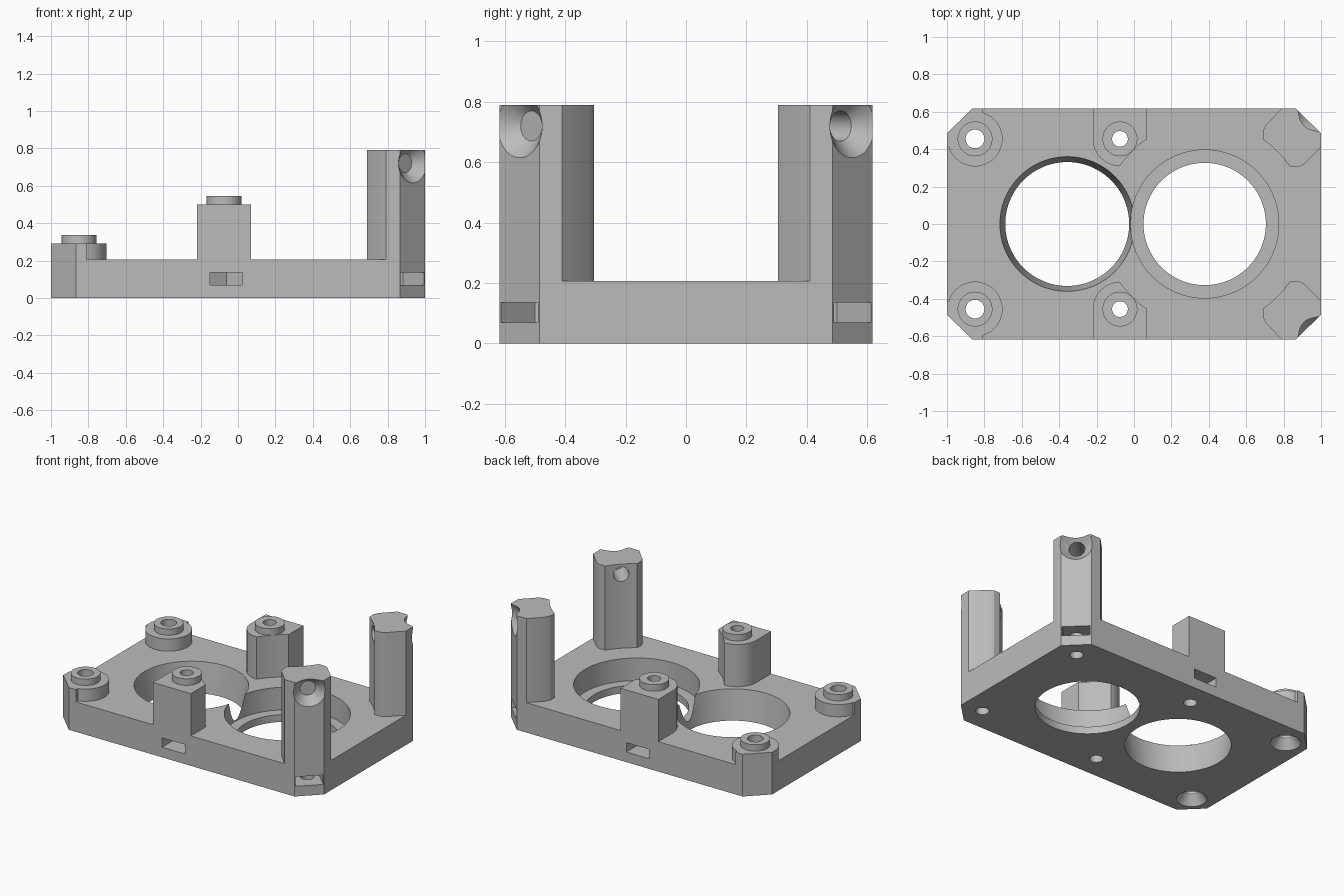
import bpy, bmesh, math
from mathutils import Vector, Matrix

cube = bpy.data.objects.get("Cube")
if cube:
    bpy.data.objects.remove(cube, do_unlink=True)

grey = bpy.data.materials.new("plain_grey")
grey.use_nodes = True
colour = (0.5, 0.5, 0.5, 1)
grey.diffuse_color = colour
grey.node_tree.nodes["Principled BSDF"].inputs["Base Color"].default_value = colour

HALF_Y, DECK = 0.617, 0.207
BORE_X, SCREW_Y = 0.378, 0.455


def finish(name, bm):
    bmesh.ops.recalc_face_normals(bm, faces=bm.faces)
    mesh = bpy.data.meshes.new(name)
    bm.to_mesh(mesh)
    bm.free()
    mesh.materials.append(grey)
    obj = bpy.data.objects.new(name, mesh)
    bpy.context.collection.objects.link(obj)
    return obj


def prism(name, outline, z0, z1):
    bm = bmesh.new()
    face = bm.faces.new([bm.verts.new((x, y, z0)) for x, y in outline])
    top = bmesh.ops.extrude_face_region(bm, geom=[face])["geom"]
    bmesh.ops.translate(bm, vec=(0, 0, z1 - z0),
                        verts=[g for g in top if isinstance(g, bmesh.types.BMVert)])
    return finish(name, bm)


def cone(name, start, end, r0, r1=None, sides=48):
    a, b = Vector(start), Vector(end)
    turn = (b - a).to_track_quat('Z', 'Y').to_matrix().to_4x4()
    bm = bmesh.new()
    bmesh.ops.create_cone(bm, cap_ends=True, segments=sides, radius1=r0,
                          radius2=r0 if r1 is None else r1, depth=(b - a).length,
                          matrix=Matrix.Translation((a + b) / 2) @ turn)
    return finish(name, bm)


def upright(name, x, y, z0, z1, r0, r1=None, sides=48):
    return cone(name, (x, y, z0), (x, y, z1), r0, r1, sides)


def combine(target, tool, operation):
    mod = target.modifiers.new("combine", 'BOOLEAN')
    mod.operation, mod.solver, mod.object = operation, 'EXACT', tool
    bpy.context.view_layer.objects.active = target
    bpy.ops.object.modifier_apply(modifier=mod.name)
    bpy.data.objects.remove(tool, do_unlink=True)


def add(target, tool):
    combine(target, tool, 'UNION')


def cut(target, tool):
    combine(target, tool, 'DIFFERENCE')


def arc(cx, cy, r, start, end, steps=24):
    angles = [math.radians(start + (end - start) * i / steps) for i in range(steps + 1)]
    return [(cx + r * math.cos(a), cy + r * math.sin(a)) for a in angles]


def flip(points, side):
    return [(x, y * side) for x, y in points]


# Chamfered base plate
plate = prism("mounting_bracket", [(-1, -0.485), (-0.865, -HALF_Y), (0.865, -HALF_Y), (1, -0.485),
                                   (1, 0.485), (0.865, HALF_Y), (-0.865, HALF_Y), (-1, 0.485)], 0, DECK)

for side in (1, -1):
    y = SCREW_Y * side
    # Low corner boss with raised collar
    low = [(-0.81, HALF_Y), (-0.865, HALF_Y), (-1, 0.485), (-1, 0.415)]
    low += arc(-0.85, SCREW_Y, 0.147, 196, 434, 36)
    add(plate, prism("low_boss", flip(low, side), 0.1, 0.292))
    add(plate, upright("low_collar", -0.85, y, 0.25, 0.336, 0.093))

    # Middle post, rounded inward and hollowed around the bore
    mid = [(0.07, HALF_Y), (-0.22, HALF_Y)] + arc(-0.075, SCREW_Y, 0.145, 180, 360)
    post = prism("middle_post", flip(mid, side), 0.1, 0.5)
    cut(post, upright("clearance", BORE_X, 0, 0.05, 1, 0.549, sides=128))
    add(plate, post)
    add(plate, upright("middle_collar", -0.075, y, 0.45, 0.545, 0.093))

    # Tall corner post
    tall = [(0.865, HALF_Y), (0.79, HALF_Y), (0.705, 0.53), (0.69, 0.5), (0.69, 0.44),
            (0.83, 0.305), (0.88, 0.305), (0.91, 0.32), (1, 0.41), (1, 0.485)]
    post = prism("tall_post", flip(tall, side), 0.1, 0.79)
    cut(post, upright("clearance", BORE_X, 0, 0.05, 1, 0.549, sides=128))
    add(plate, post)

# Tapered bore, and stepped bore with a thin ledge
cut(plate, upright("tapered_bore", -0.357, 0, -0.001, DECK + 0.001, 0.331, 0.36, 128))
cut(plate, upright("bore", BORE_X, 0, -0.1, 0.3, 0.327, sides=128))
cut(plate, upright("counterbore", BORE_X, 0, 0.05, 0.3, 0.396, sides=128))

for side in (1, -1):
    y = SCREW_Y * side
    # Vertical screw holes, countersunk below the low bosses
    cut(plate, upright("screw_hole", -0.85, y, -0.1, 0.5, 0.05))
    cut(plate, upright("countersink", -0.85, y, -0.001, 0.065, 0.096, 0.05))
    cut(plate, upright("screw_hole", -0.075, y, -0.1, 0.7, 0.042))
    cut(plate, upright("screw_hole", 0.85, y, -0.1, 0.3, 0.042))

    # Nut slots: square to the long side, and diagonal at the corner
    slot = [(-0.15, 0.7), (0.025, 0.7), (0.025, 0.43), (-0.062, 0.37), (-0.15, 0.43)]
    cut(plate, prism("nut_slot", flip(slot, side), 0.07, 0.135))
    axis = Vector((0.7071, 0.7071))
    across = Vector((-0.7071, 0.7071))
    face = Vector((0.9325, 0.551))
    slot = [face + axis * d + across * w for d, w in
            ((0.1, -0.088), (0.1, 0.088), (-0.16, 0.088), (-0.21, 0), (-0.16, -0.088))]
    cut(plate, prism("nut_slot", flip(slot, side), 0.07, 0.135))

    # Sloping screw seat and cross hole near the top of the tall post
    def on_axis(d):
        p = face + axis * d
        return (p.x, p.y * side, 0.72)
    cut(plate, cone("cross_hole", on_axis(0.1), on_axis(-0.4), 0.05))
    cut(plate, cone("screw_seat", on_axis(0.002), on_axis(-0.055), 0.107, 0.05))

# Smooth the curved walls, keep the machined edges crisp
bpy.ops.object.select_all(action='DESELECT')
plate.select_set(True)
bpy.context.view_layer.objects.active = plate
bpy.ops.object.shade_smooth_by_angle(angle=math.radians(25))
